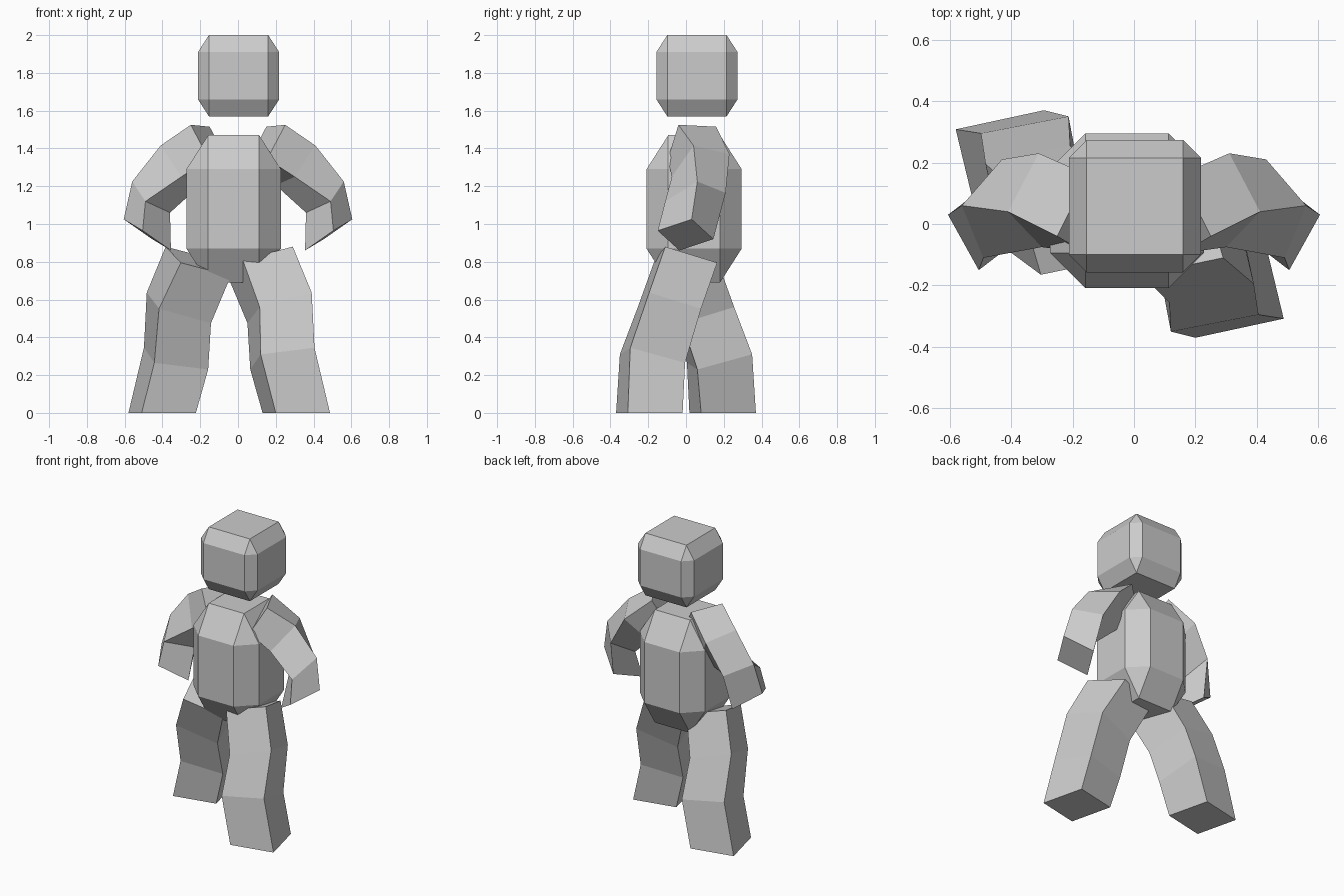
import bpy, bmesh, math
from mathutils import Vector, Matrix
from itertools import product

if "Cube" in bpy.data.objects:
    bpy.data.objects.remove(bpy.data.objects["Cube"])


def finish(name, bm):
    bmesh.ops.recalc_face_normals(bm, faces=bm.faces)
    mesh = bpy.data.meshes.new(name)
    bm.to_mesh(mesh)
    bm.free()
    obj = bpy.data.objects.new(name, mesh)
    bpy.context.collection.objects.link(obj)
    return obj


def chamfered_box(name, center, outer, inner):
    """Box with chamfered edges and triangular corners (hull of its three face pairs)."""
    bm = bmesh.new()
    for axis in range(3):
        half = [outer[i] if i == axis else inner[i] for i in range(3)]
        for signs in product((-1, 1), repeat=3):
            bm.verts.new([c + s * h for c, s, h in zip(center, signs, half)])
    bmesh.ops.convex_hull(bm, input=bm.verts)
    bmesh.ops.dissolve_limit(bm, angle_limit=math.radians(1),
                             verts=bm.verts, edges=bm.edges)
    return finish(name, bm)


def limb(name, sections, transform):
    """Bent four-sided limb lofted through sections given as corner, side, side."""
    bm = bmesh.new()
    rings = []
    for corner, u, v in sections:
        p, u, v = Vector(corner), Vector(u), Vector(v)
        rings.append([bm.verts.new(transform @ q) for q in (p, p + u, p + u + v, p + v)])
    for a, b in zip(rings, rings[1:]):
        for i in range(4):
            j = (i + 1) % 4
            bm.faces.new((a[i], a[j], b[j], b[i]))
    bm.faces.new(rings[0])
    bm.faces.new(rings[-1])
    return finish(name, bm)


# Head and torso
chamfered_box("head", (0.003, 0.058, 1.785), (0.215, 0.215, 0.215), (0.157, 0.157, 0.125))
chamfered_box("torso", (-0.023, 0.043, 1.08), (0.25, 0.252, 0.39), (0.135, 0.137, 0.21))

# Arms, shoulder to hand, mirrored across x
arm = [
    ((0.25, -0.04, 1.525), (-0.10, 0.20, -0.01), (-0.095, -0.056, -0.18)),
    ((0.41, 0.04, 1.415), (-0.10, 0.19, -0.045), (-0.11, -0.115, -0.165)),
    ((0.56, 0.06, 1.225), (-0.13, 0.15, -0.06), (-0.07, -0.17, -0.105)),
    ((0.605, 0.03, 1.025), (-0.15, 0.115, -0.105), (-0.10, -0.18, -0.06)),
]
limb("right_arm", arm, Matrix.Identity(4))
limb("left_arm", arm, Matrix.Scale(-1, 4, (1, 0, 0)))

# Legs, hip to foot; the rear leg is the front one turned half round
leg = [
    ((0.025, -0.165, 0.81), (0.265, 0.055, 0.07), (-0.08, 0.275, -0.085)),
    ((0.115, -0.255, 0.56), (0.275, 0.06, 0.077), (-0.065, 0.275, -0.085)),
    ((0.12, -0.35, 0.31), (0.285, 0.055, 0.035), (-0.055, 0.29, -0.08)),
    ((0.20, -0.37, 0.0), (0.287, 0.062, 0.0), (-0.07, 0.29, 0.0)),
]
limb("right_leg", leg, Matrix.Identity(4))
limb("left_leg", leg, Matrix.Translation((-0.093, 0, 0)) @ Matrix.Rotation(math.pi, 4, 'Z'))
